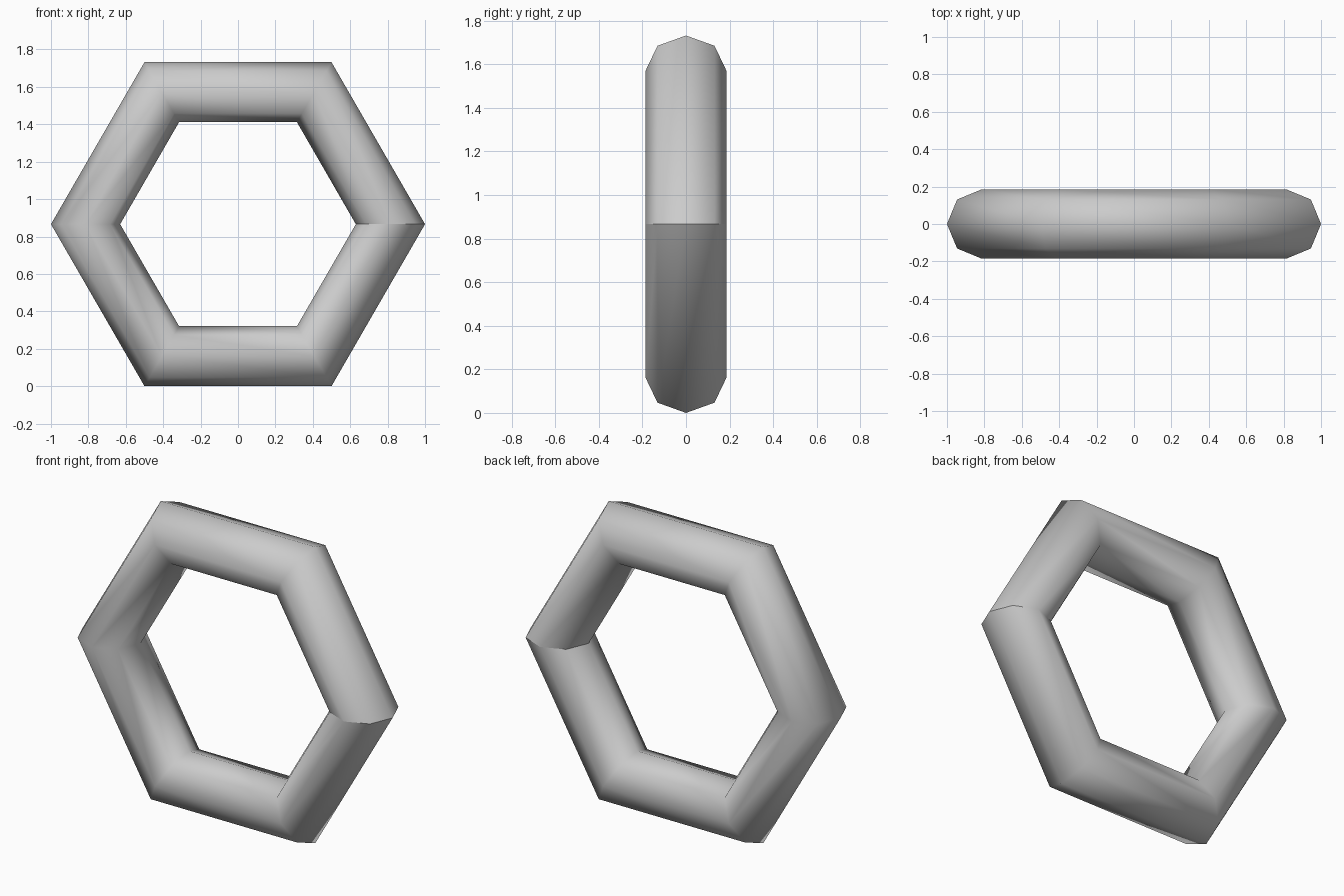
import bpy, bmesh
from math import sin, cos, radians

if "Cube" in bpy.data.objects:
    bpy.data.objects.remove(bpy.data.objects["Cube"])

MAJOR, MINOR = 0.815, 0.185
SIDES, TUBE = 6, 8
CENTRE_Z = (MAJOR + MINOR) * sin(radians(60))

# Hexagonal ring: octagonal tube swept in the xz plane, open seam at +x
bm = bmesh.new()
rings = []
for i in range(SIDES + 1):
    a = radians(360 / SIDES * i)
    ring = []
    for j in range(TUBE):
        b = radians(360 / TUBE * j)
        r = MAJOR + MINOR * cos(b)
        ring.append(bm.verts.new((r * cos(a), MINOR * sin(b), CENTRE_Z + r * sin(a))))
    rings.append(ring)

for r0, r1 in zip(rings, rings[1:]):
    for j in range(TUBE):
        k = (j + 1) % TUBE
        face = bm.faces.new((r0[j], r0[k], r1[k], r1[j]))
        face.smooth = True

# Make the normals face outwards
bm.normal_update()
first = bm.faces[:][0]
mid = first.calc_center_median()
a = radians(180 / SIDES)
tube_mid = (MAJOR * cos(a) * cos(a), 0, CENTRE_Z + MAJOR * cos(a) * sin(a))
if sum(n * (m - t) for n, m, t in zip(first.normal, mid, tube_mid)) < 0:
    bmesh.ops.reverse_faces(bm, faces=bm.faces[:])

mesh = bpy.data.meshes.new("hexagonal_ring")
bm.to_mesh(mesh)
bm.free()
bpy.context.collection.objects.link(bpy.data.objects.new("hexagonal_ring", mesh))
